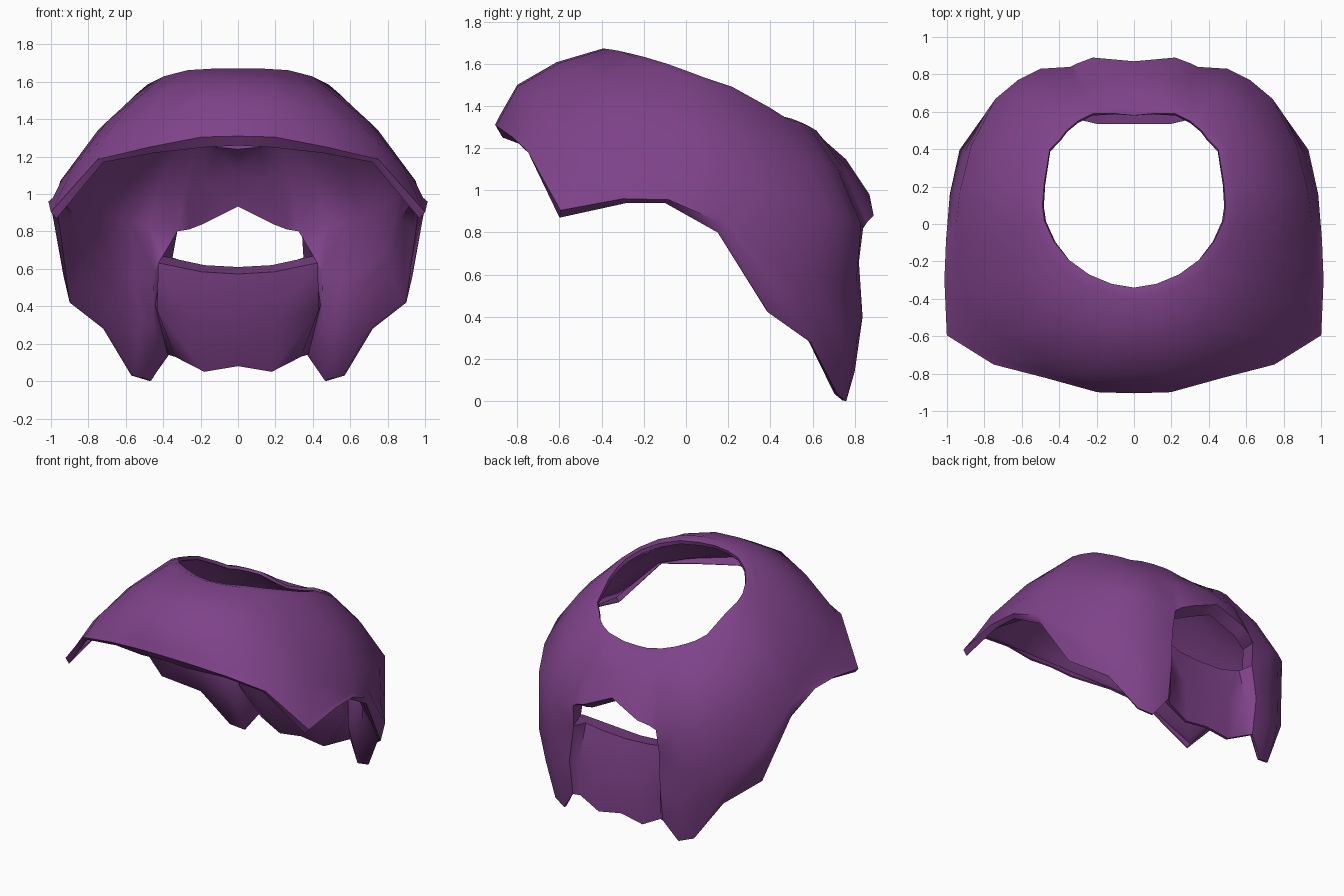
import bpy
import bmesh
from mathutils import Vector

cube = bpy.data.objects.get("Cube")
if cube:
    bpy.data.objects.remove(cube)

# One flat colour
purple = bpy.data.materials.new("purple")
purple.use_nodes = True
colour = (0.21, 0.055, 0.25, 1)
purple.diffuse_color = colour
bsdf = purple.node_tree.nodes["Principled BSDF"]
bsdf.inputs["Base Color"].default_value = colour
bsdf.inputs["Roughness"].default_value = 0.8


def path(*points):
    """Half loop running from the front centre round the left to the back."""
    return [Vector(p) for p in points]


def between(upper, lower, t, outward, lift):
    """Blend two loops and puff the result away from the head."""
    loop = []
    for a, b in zip(upper, lower):
        p = a.lerp(b, t)
        away = Vector((p.x, p.y, 0)).normalized() * outward
        away.z = lift
        away.x = 0 if p.x < 0.001 else away.x
        loop.append(p + away)
    return loop


# Edge of the round opening in the crown
rim = path((0, -.34, 1.65), (.12, -.32, 1.65), (.24, -.27, 1.65), (.35, -.19, 1.63),
           (.43, -.09, 1.6), (.48, .02, 1.56), (.49, .1, 1.53), (.48, .22, 1.49),
           (.45, .4, 1.39), (.39, .46, 1.35), (.36, .5, 1.34), (.3, .55, 1.32),
           (.22, .59, 1.3), (.18, .59, 1.29), (.1, .59, 1.27), (0, .58, 1.26))

# Loop at the top of the back window
shoulder = path((0, -.8, 1.5), (.22, -.8, 1.49), (.48, -.72, 1.42), (.72, -.6, 1.3),
                (.88, -.45, 1.15), (.94, -.22, 1.08), (.95, 0, 1.07), (.93, .18, 1.06),
                (.87, .42, .98), (.74, .67, .9), (.62, .77, .87), (.5, .83, .84),
                (.34, .84, .82), (.3, .86, .85), (.22, .89, .88), (0, .87, .98))

# Loop at the bottom of the back window, with the strap set in from the sides
brow = path((0, -.88, 1.36), (.2, -.87, 1.36), (.48, -.8, 1.28), (.74, -.72, 1.2),
            (.98, -.56, .94), (.99, -.3, .98), (.98, -.06, .97), (.96, .16, .9),
            (.91, .38, .7), (.79, .6, .6), (.65, .73, .56), (.5, .81, .58),
            (.35, .82, .66), (.32, .72, .65), (.18, .7, .62), (0, .7, .61))

# Bottom edge, with the pointed corners at the nape
hem = path((0, -.87, 1.26), (.18, -.87, 1.25), (.45, -.79, 1.22), (.72, -.74, 1.17),
           (.97, -.6, .87), (.98, -.28, .94), (.97, -.1, .94), (.95, .15, .8),
           (.9, .39, .42), (.72, .59, .28), (.57, .72, .03), (.47, .76, 0),
           (.37, .8, .14), (.33, .77, .13), (.18, .77, .05), (0, .76, .08))

crest = between(rim, shoulder, 0.12, 0, 0.04)
crown = between(rim, shoulder, 0.55, 0.02, 0.04)
band = between(brow, hem, 0.5, 0.03, 0)
loops = [rim, crest, crown, shoulder, brow, band, hem]

# Lining depth of each loop at the front and at the nape
front_depth = [0.03, 0.04, 0.06, 0.05, 0.025, 0.015, 0.01]
nape_depth = [0.02, 0.03, 0.05, 0.09, 0.17, 0.17, 0.02]
deepest = max(nape_depth)

# Half of the hood, leaving the back window open
bm = bmesh.new()
rows = [[bm.verts.new(p) for p in loop] for loop in loops]
for r, (a, b) in enumerate(zip(rows, rows[1:])):
    for i in range(len(a) - 1):
        if loops[r] is shoulder and i >= 12:
            continue
        bm.faces.new((a[i], b[i], b[i + 1], a[i + 1]))
mesh = bpy.data.meshes.new("hood")
bm.to_mesh(mesh)
bm.free()
mesh.materials.append(purple)
hood = bpy.data.objects.new("hood", mesh)
bpy.context.collection.objects.link(hood)

# Padding grows gradually from the front to the nape
padding = hood.vertex_groups.new(name="padding")
for r, loop in enumerate(loops):
    for i, p in enumerate(loop):
        t = min(max((p.y + 0.4) / 1.1, 0), 1)
        depth = front_depth[r] * (1 - t) + nape_depth[r] * t
        padding.add([r * len(loop) + i], depth / deepest, 'REPLACE')

mirror = hood.modifiers.new("mirror", 'MIRROR')
mirror.use_clip = True
shell = hood.modifiers.new("shell", 'SOLIDIFY')
shell.thickness = deepest
shell.offset = -1
shell.vertex_group = "padding"

# Smooth cloth with crisp edges
bpy.ops.object.select_all(action='DESELECT')
hood.select_set(True)
bpy.context.view_layer.objects.active = hood
for name in ("mirror", "shell"):
    bpy.ops.object.modifier_apply(modifier=name)
bpy.ops.object.shade_smooth_by_angle(angle=1.0)
